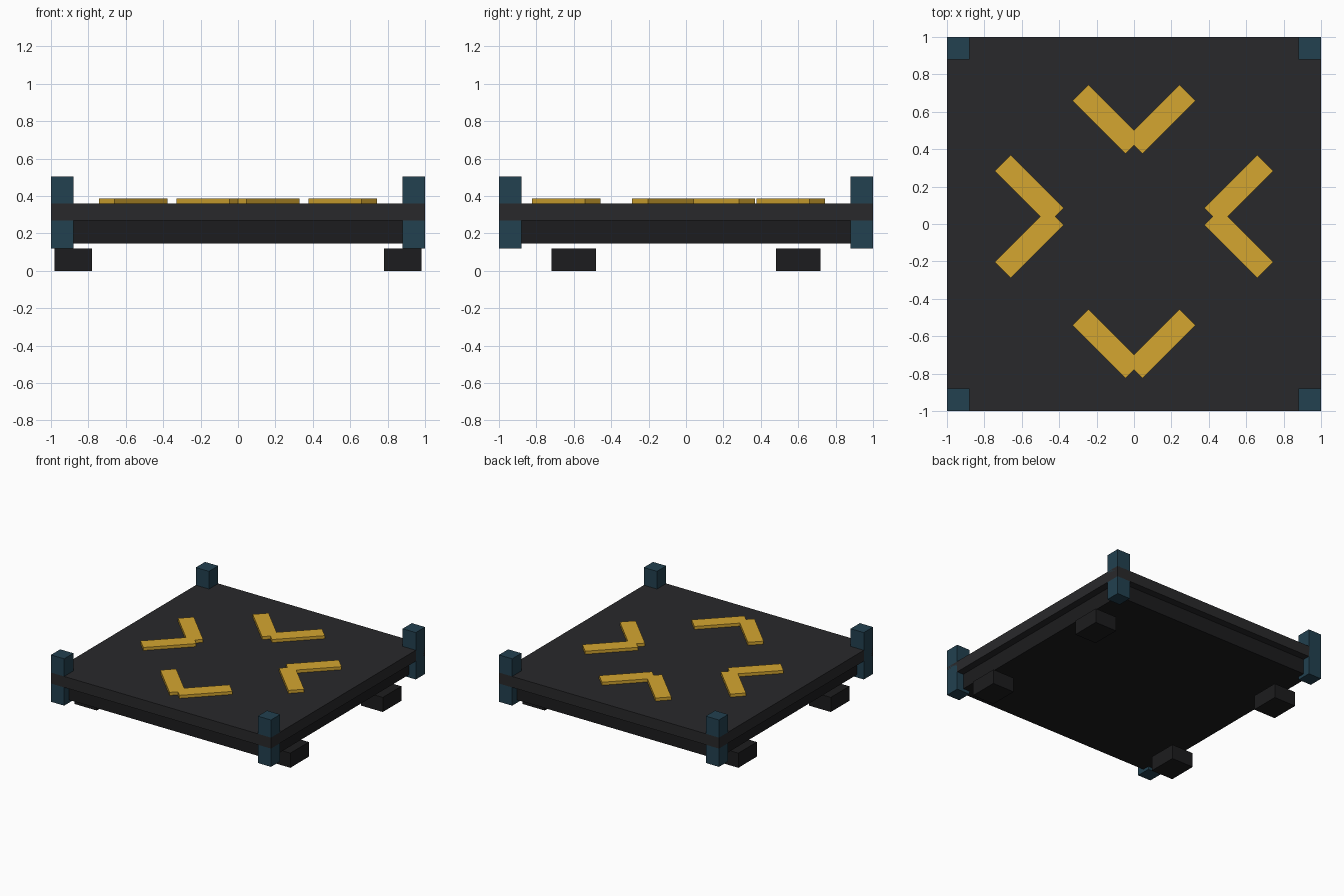
import bpy
import math

if "Cube" in bpy.data.objects:
    bpy.data.objects.remove(bpy.data.objects["Cube"])


def material(name, rgb):
    m = bpy.data.materials.new(name)
    m.diffuse_color = (*rgb, 1)
    m.use_nodes = True
    m.node_tree.nodes["Principled BSDF"].inputs["Base Color"].default_value = m.diffuse_color
    return m


DECK = material("dark_grey", (0.022, 0.022, 0.024))
BLACK = material("black", (0.012, 0.012, 0.013))
TEAL = material("teal", (0.016, 0.052, 0.08))
YELLOW = material("yellow", (0.66, 0.38, 0.03))


def box(name, center, size, mat, angle=0):
    bpy.ops.mesh.primitive_cube_add(size=1, location=center, rotation=(0, 0, angle))
    ob = bpy.context.object
    ob.name = name
    ob.scale = size
    ob.data.materials.append(mat)
    return ob


# Platform slab and recessed base
box("deck", (0, 0, 0.315), (2, 2, 0.09), DECK)
box("base", (0, 0, 0.2075), (1.88, 1.88, 0.125), BLACK)

# Corner posts and feet
for sx in (-1, 1):
    for sy in (-1, 1):
        box("corner_post", (sx * 0.94, sy * 0.94, 0.3125), (0.12, 0.12, 0.385), TEAL)
        box("foot", (sx * 0.88, sy * 0.6, 0.06), (0.2, 0.24, 0.12), BLACK)

# Arrow markings: two crossed bars per chevron
ARM = (0.40, 0.12, 0.025)
Z = 0.3725
Q = math.pi / 4
for s in (-1, 1):
    for y in (0.56, -0.64):
        box("chevron_y_arm", (s * 0.144, y, Z), ARM, YELLOW, s * Q)
    for side in (-1, 1):
        box("chevron_x_arm", (side * 0.56, 0.04 + s * 0.144, Z), ARM, YELLOW, side * s * Q)
